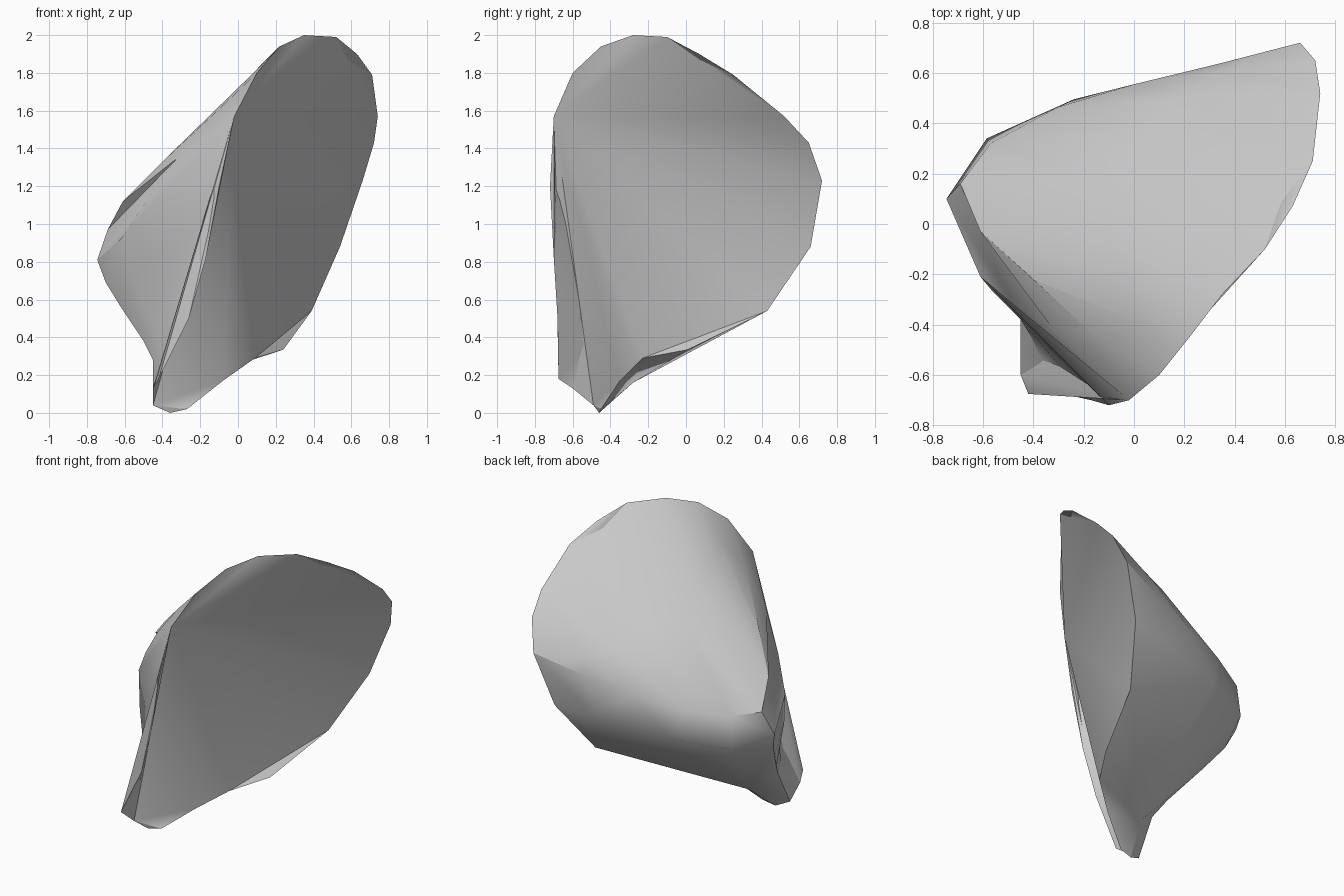
import bpy, bmesh, math
from mathutils import Vector

if "Cube" in bpy.data.objects:
    bpy.data.objects.remove(bpy.data.objects["Cube"])

# Sharp rim around the broad flat face, clockwise from the front corner
RIM = [(-.02, -.70, 1.57), (.10, -.60, 1.80), (.22, -.45, 1.94), (.35, -.28, 2.0),
       (.52, -.10, 1.99), (.63, .07, 1.90), (.71, .25, 1.79), (.74, .52, 1.57),
       (.72, .65, 1.43), (.66, .72, 1.23), (.54, .66, .88), (.39, .43, .54),
       (.24, .01, .335), (.09, -.23, .29), (-.08, -.35, .17), (-.27, -.45, .02),
       (-.36, -.46, 0), (-.45, -.49, .04), (-.45, -.60, .13), (-.42, -.675, .18),
       (-.26, -.68, .50), (-.17, -.70, .82), (-.10, -.72, 1.20)]
# Rounded ridge running down the upper left side
RIDGE = [(-.17, -.34, 1.55), (-.40, -.22, 1.33), (-.61, -.03, 1.12)]
# Upper back edge, from the left knob to the right
BACK = [(-.69, .16, .97), (-.57, .32, .97), (-.30, .465, 1.0), (0, .555, 1.05), (.33, .635, 1.13)]
KNOB = [(-.745, .10, .81)]
# Lower back edge, right to left
LOWER = [(.28, .62, .86), (-.24, .495, .79), (-.585, .34, .75)]
# Left edge descending to the tip
LEFT = [(-.70, .05, .69), (-.62, -.08, .56), (-.50, -.27, .38), (-.45, -.36, .28)]
# Swell of the front left side
SWELL = [(-.13, -.47, 1.58), (-.32, -.42, 1.35), (-.48, -.32, 1.13),
         (-.61, -.21, .93), (-.56, -.27, .70), (-.45, -.38, .47)]
# Groove behind the thin front lip
GROOVE = [(-.19, -.63, .99), (-.29, -.57, .60), (-.37, -.53, .35)]
# Lowest corner of the underside
KEEL = [(-.29, -.28, .16)]

bm = bmesh.new()


def add(points):
    return [bm.verts.new(p) for p in points]


rim, ridge, back, knob, lower, left, swell, groove, keel = map(
    add, (RIM, RIDGE, BACK, KNOB, LOWER, LEFT, SWELL, GROOVE, KEEL))


def tri(*verts):
    if len(set(verts)) == 3 and not bm.faces.get(verts):
        bm.faces.new(verts)


def strip(a, b):
    """Triangles between two rows of equal length."""
    for i in range(len(a) - 1):
        tri(a[i], a[i + 1], b[i + 1])
        tri(a[i], b[i + 1], b[i])


def fan(centre, row):
    for p, q in zip(row, row[1:]):
        tri(centre, p, q)


def bulged(a, b, direction, amount):
    """Two strips with a raised middle row."""
    n = len(a) - 1
    push = Vector(direction).normalized() * amount
    mid = add([(p.co + q.co) / 2 + push * math.sin(math.pi * i / n)
               for i, (p, q) in enumerate(zip(a, b))])
    strip(a, mid)
    strip(mid, b)


# Broad flat face with its small upper facet and lower ledges
fan(rim[0], rim[1:5] + rim[7:12] + rim[13:15] + rim[17:])
fan(rim[4], rim[5:8])
tri(rim[11], rim[12], rim[13])
fan(rim[17], rim[14:17])

# Domed top
bulged(rim[2:10], ridge + back, (-.6, .3, .7), .04)

# Swollen front left side
first = add([(rim[2].co + ridge[0].co) / 2])
last = add([(groove[2].co + left[3].co) / 2])
strip([rim[2], rim[1], rim[0], rim[0], rim[22]] + groove, first + swell + last)
strip(first + swell[:4] + swell[3:] + last,
      ridge + [back[0]] + knob + left)

# Back band between the two back edges
strip([rim[9]] + back[::-1], [rim[10], lower[0], lower[0], lower[1], lower[2], knob[0]])

# Underside
fan(keel[0], rim[11:18] + left[::-1] + [lower[2], lower[1], rim[11]])
fan(rim[11], [lower[1], lower[0], rim[10]])
tri(lower[2], knob[0], left[0])

# Thin lip at the front and the tip below it
strip(rim[22:17:-1], [rim[22]] + groove + [groove[2]])
strip([rim[18], rim[17]], [groove[2], left[3]])

bmesh.ops.remove_doubles(bm, verts=bm.verts[:], dist=.0005)
bmesh.ops.recalc_face_normals(bm, faces=bm.faces[:])

mesh = bpy.data.meshes.new("stone_shard")
bm.to_mesh(mesh)
bm.free()
shard = bpy.data.objects.new("stone_shard", mesh)
bpy.context.collection.objects.link(shard)

grey = bpy.data.materials.new("pale_grey")
grey.diffuse_color = (.6, .6, .6, 1)
grey.use_nodes = True
grey.node_tree.nodes["Principled BSDF"].inputs["Base Color"].default_value = grey.diffuse_color
mesh.materials.append(grey)

bpy.context.view_layer.objects.active = shard
shard.select_set(True)
bpy.ops.object.shade_smooth_by_angle(angle=math.radians(35))
